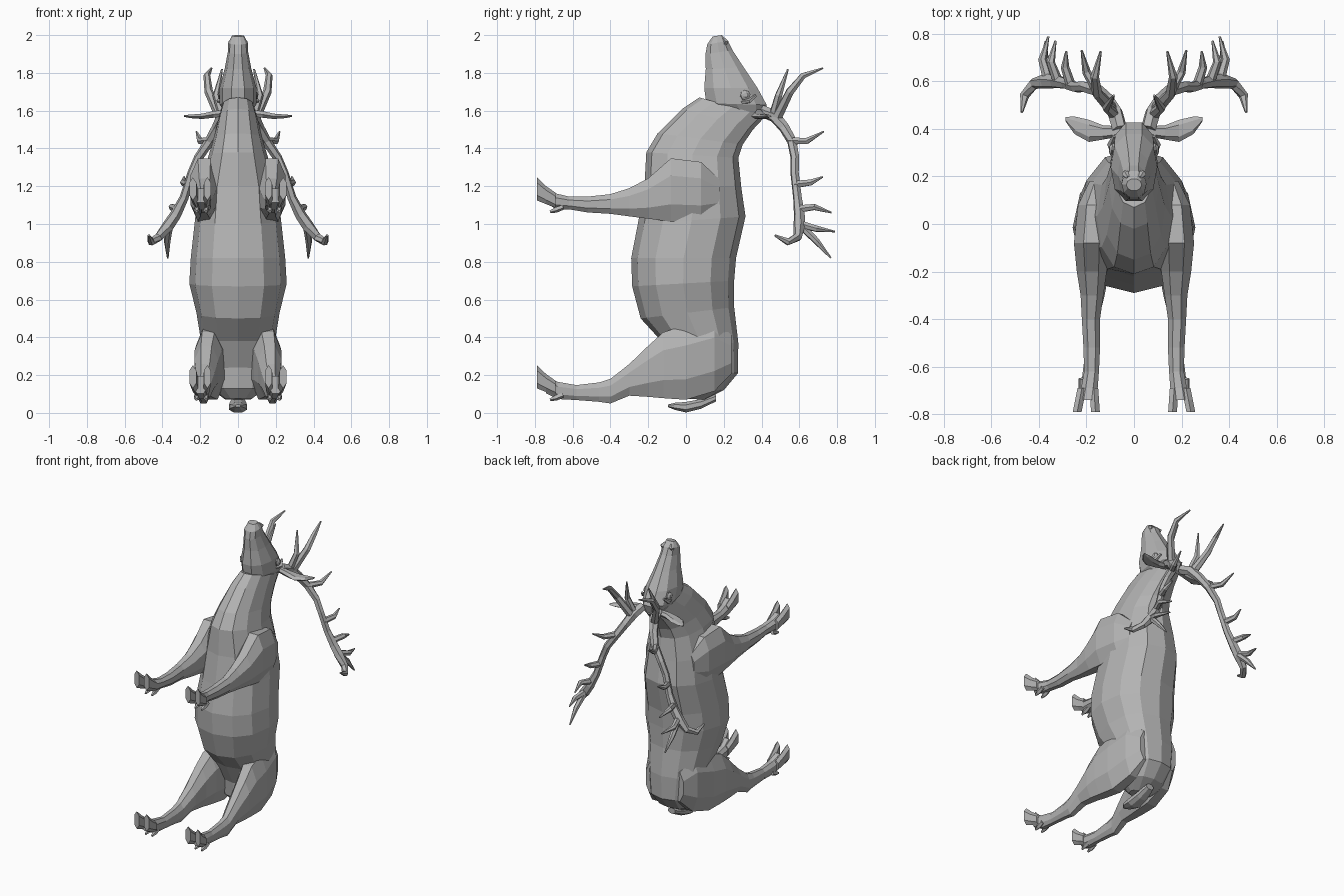
import bpy, bmesh, math
from mathutils import Vector as V

grey = bpy.data.materials.new("plain_grey")
grey.diffuse_color = (0.45, 0.45, 0.45, 1)


def loft(name, rings, n=8, mirror=False, phase=0.5, square=0.9):
    """Skin a list of (centre, half-axis u, half-axis v) rings."""
    bm = bmesh.new()
    loops = []
    for c, u, v in rings:
        loop = []
        for i in range(n):
            a = 2 * math.pi * (i + phase) / n
            ca, sa = math.cos(a), math.sin(a)
            p = c + u * math.copysign(abs(ca) ** square, ca) + v * math.copysign(abs(sa) ** square, sa)
            loop.append(bm.verts.new(p))
        loops.append(loop)
    for a, b in zip(loops, loops[1:]):
        for i in range(n):
            j = (i + 1) % n
            bm.faces.new((a[i], a[j], b[j], b[i]))
    bm.faces.new(loops[0])
    bm.faces.new(loops[-1])
    bmesh.ops.recalc_face_normals(bm, faces=bm.faces)
    me = bpy.data.meshes.new(name)
    bm.to_mesh(me)
    bm.free()
    me.materials.append(grey)
    ob = bpy.data.objects.new(name, me)
    bpy.context.collection.objects.link(ob)
    if mirror:
        m = ob.modifiers.new("mirror", 'MIRROR')
        m.use_bisect_axis[0] = False
        m.merge_threshold = 0.0001
    return ob


def spine(rows):
    # rows: front y, front z, back y, back z, half width
    return [(V((0, (a + c) / 2, (b + d) / 2)), V((w, 0, 0)), V((0, (c - a) / 2, (d - b) / 2)))
            for a, b, c, d, w in rows]


def limb(rows):
    # rows: y, low z, high z, inner x, outer x
    return [(V(((c + d) / 2, y, (a + b) / 2)), V(((d - c) / 2, 0, 0)), V((0, 0, (b - a) / 2)))
            for y, a, b, c, d in rows]


def tube(name, pts, radii, n=6):
    pts = [V(p) for p in pts]
    rings = []
    for i, p in enumerate(pts):
        t = (pts[min(i + 1, len(pts) - 1)] - pts[max(i - 1, 0)]).normalized()
        u = t.cross(V((1, 0.2, 0.1))).normalized()
        rings.append((p, u * radii[i], t.cross(u) * radii[i]))
    return loft(name, rings, n, True, square=1)


# torso and neck
loft("torso", spine([
    (0.0, .075, .10, .07, .07), (-.05, .13, .2, .12, .14), (-.06, .24, .275, .21, .17),
    (-.13, .38, .277, .37, .195), (-.24, .5, .255, .56, .22), (-.285, .67, .255, .7, .258),
    (-.29, .82, .265, .82, .25), (-.255, 1.0, .315, 1.04, .228), (-.22, 1.2, .292, 1.2, .205),
    (-.21, 1.38, .277, 1.35, .155), (-.15, 1.48, .30, 1.42, .13), (-.02, 1.61, .355, 1.5, .105),
    (.07, 1.67, .42, 1.57, .085)]), 12, phase=0)

# head and muzzle
loft("head", spine([
    (.2, 1.58, .41, 1.56, .06), (.1, 1.64, .435, 1.63, .098), (.09, 1.72, .385, 1.72, .098),
    (.1, 1.82, .31, 1.83, .07), (.1, 1.9, .25, 1.92, .054), (.11, 1.95, .225, 1.97, .052),
    (.14, 1.993, .19, 2.0, .032)]), 10, phase=0)

# front legs
loft("front_leg", limb([
    (.18, 1.06, 1.24, .1, .19), (.08, 1.0, 1.34, .1, .24), (-.08, 1.0, 1.36, .1, .258),
    (-.2, 1.02, 1.25, .11, .245), (-.3, 1.035, 1.195, .125, .228), (-.4, 1.05, 1.162, .14, .222),
    (-.52, 1.058, 1.148, .14, .215), (-.62, 1.075, 1.148, .145, .212), (-.69, 1.075, 1.165, .15, .225),
    (-.74, 1.11, 1.19, .155, .235)]), 8, True)

# hind legs
loft("hind_leg", limb([
    (.24, .2, .42, .05, .15), (.15, .1, .52, .06, .2), (0, .055, .48, .06, .228),
    (-.12, .065, .44, .08, .235), (-.2, .075, .365, .1, .235), (-.3, .085, .265, .12, .225),
    (-.4, .045, .185, .145, .22), (-.46, .055, .165, .15, .215), (-.58, .065, .15, .155, .212),
    (-.68, .07, .168, .155, .225), (-.74, .1, .2, .16, .24)]), 8, True)

# split hooves and dewclaws
for part, z in (("front", 1.0), ("hind", .005)):
    for side, x0, x1 in (("inner", .148, .19), ("outer", .198, .24)):
        s = -.007 if side == "inner" else .02
        loft(f"{part}_{side}_hoof", limb([
            (-.69, z + .085, z + .165, x0, x1), (-.74, z + .105, z + .2, x0 + s / 2, x1 + s / 2),
            (-.79, z + .125, z + .248, x0 + s, x1 + s)]), 6, True)
        xc = (x0 + x1) / 2
        tube(f"{part}_{side}_dewclaw", [(xc, -.65, z + .09), (xc, -.69, z + .075), (xc, -.72, z + .065)],
             [.014, .016, .007], 5)

# tail
loft("tail", limb([
    (.16, .06, .1, -.03, .03), (.08, .02, .075, -.045, .045), (0, .0, .06, -.052, .052),
    (-.06, .015, .055, -.04, .04), (-.095, .03, .045, -.015, .015)]), 8)

# ears: leaf shapes running outwards
loft("ear", [(V((x, (a + b) / 2, z)), V((0, (b - a) / 2, 0)), V((0, 0, t))) for x, a, b, z, t in (
    (.05, .37, .41, 1.59, .02), (.13, .355, .415, 1.58, .02), (.19, .345, .438, 1.57, .016),
    (.25, .378, .452, 1.57, .011), (.287, .43, .45, 1.572, .005))], 6, True, phase=0)

# eyes, brows and nostrils
tube("eye", [(.07, .31, 1.68), (.095, .315, 1.682), (.104, .316, 1.683)], [.032, .026, .012], 8)
tube("brow", [(.085, .29, 1.645), (.1, .335, 1.65), (.085, .37, 1.68)], [.008, .014, .008], 5)
tube("nostril", [(.03, .2, 1.94), (.035, .21, 1.965), (.025, .195, 1.985)], [.01, .017, .008], 5)

# antlers: main beam and tines
tube("antler_beam", [
    (.06, .40, 1.6), (.08, .47, 1.57), (.11, .52, 1.51), (.15, .56, 1.44), (.21, .577, 1.35),
    (.245, .575, 1.27), (.285, .59, 1.14), (.33, .6, 1.05), (.37, .6, .99), (.42, .59, .93),
    (.46, .54, .905), (.472, .47, .94)],
    [.032, .034, .029, .026, .024, .023, .024, .03, .032, .024, .02, .006])
tines = [
    [(.08, .46, 1.57), (.115, .49, 1.68), (.085, .54, 1.82)],
    [(.09, .48, 1.56), (.155, .55, 1.7), (.165, .62, 1.785), (.14, .725, 1.825)],
    [(.15, .55, 1.44), (.2, .64, 1.44), (.22, .73, 1.49)],
    [(.265, .58, 1.21), (.29, .66, 1.22), (.285, .725, 1.25)],
    [(.32, .6, 1.08), (.35, .68, 1.09), (.33, .77, 1.06)],
    [(.36, .6, 1.0), (.385, .69, .975), (.36, .788, .96)],
    [(.365, .61, .99), (.375, .69, .91), (.372, .767, .82)]]
for i, pts in enumerate(tines):
    r = [.024, .02, .005] if len(pts) == 3 else [.028, .023, .018, .005]
    if i > 1:
        r = [k * .9 for k in r]
    tube(f"antler_tine_{i + 1}", pts, r)
